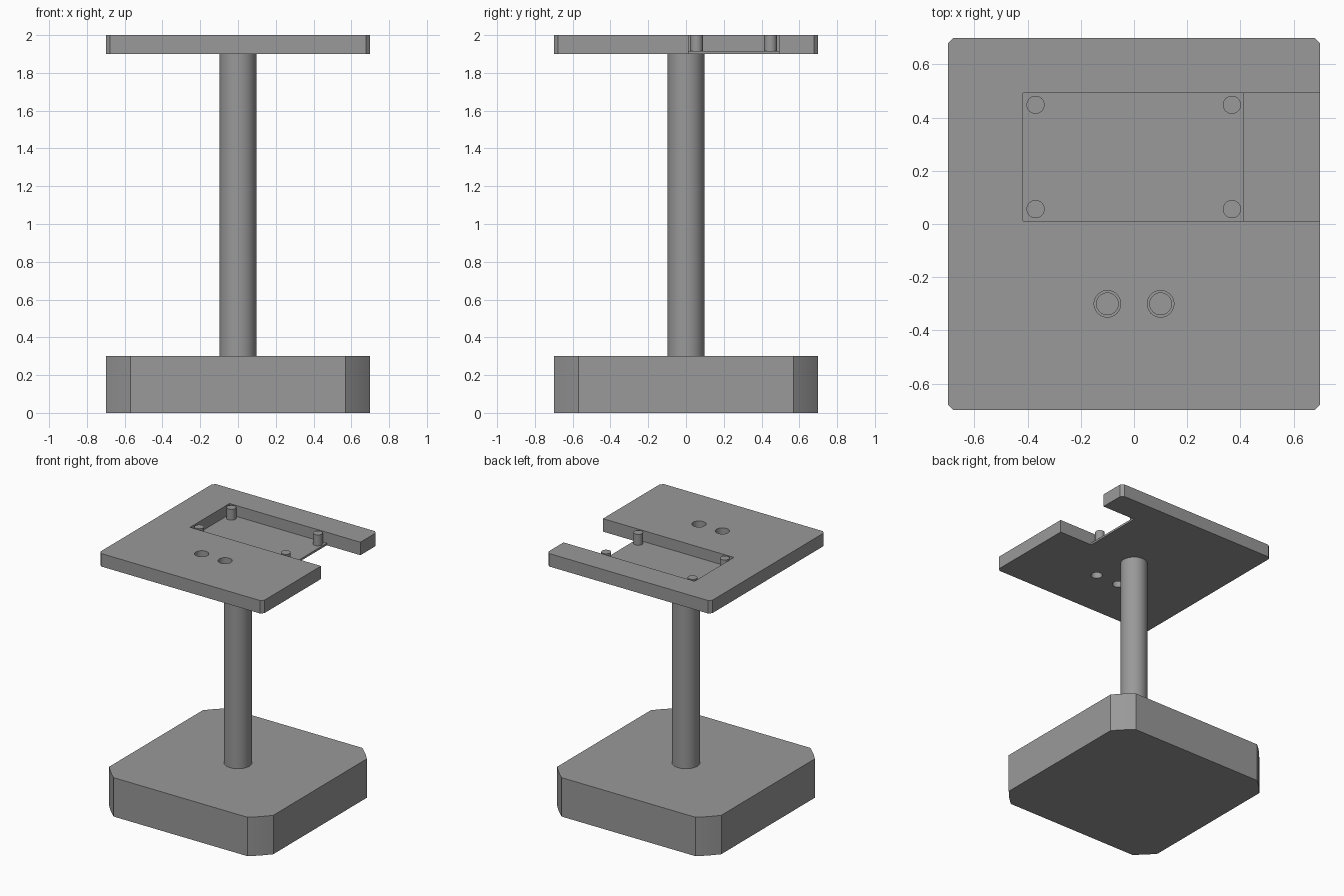
import bpy, bmesh, math

if "Cube" in bpy.data.objects:
    bpy.data.objects.remove(bpy.data.objects["Cube"])

grey = bpy.data.materials.new("grey")
grey.diffuse_color = (0.32, 0.32, 0.32, 1)
grey.use_nodes = True
grey.node_tree.nodes["Principled BSDF"].inputs["Base Color"].default_value = grey.diffuse_color


def finish(name, bm):
    bmesh.ops.recalc_face_normals(bm, faces=bm.faces)
    me = bpy.data.meshes.new(name)
    bm.to_mesh(me)
    bm.free()
    me.materials.append(grey)
    ob = bpy.data.objects.new(name, me)
    bpy.context.collection.objects.link(ob)
    return ob


def smooth(ob):
    bpy.ops.object.select_all(action='DESELECT')
    ob.select_set(True)
    bpy.context.view_layer.objects.active = ob
    bpy.ops.object.shade_smooth_by_angle(angle=math.radians(25))


def prism(name, outline, z0, z1):
    bm = bmesh.new()
    face = bm.faces.new([bm.verts.new((x, y, z0)) for x, y in outline])
    ext = bmesh.ops.extrude_face_region(bm, geom=[face])
    verts = [v for v in ext["geom"] if isinstance(v, bmesh.types.BMVert)]
    bmesh.ops.translate(bm, vec=(0, 0, z1 - z0), verts=verts)
    return finish(name, bm)


def box(name, x0, x1, y0, y1, z0, z1):
    return prism(name, [(x0, y0), (x1, y0), (x1, y1), (x0, y1)], z0, z1)


def cylinder(name, x, y, r, z0, z1, n=48):
    ring = [(x + r * math.cos(2 * math.pi * i / n),
             y + r * math.sin(2 * math.pi * i / n)) for i in range(n)]
    ob = prism(name, ring, z0, z1)
    smooth(ob)
    return ob


def clipped_square(half, edge, steps):
    """Square whose corners are trimmed by a large centred circle."""
    r = math.hypot(half, edge)
    a0, a1 = math.atan2(edge, half), math.atan2(half, edge)
    pts = []
    for q in range(4):
        for i in range(steps + 1):
            a = a0 + (a1 - a0) * i / steps + q * math.pi / 2
            pts.append((r * math.cos(a), r * math.sin(a)))
    return pts


def cut(target, cutter):
    cutter.hide_render = True
    mod = target.modifiers.new("cut", 'BOOLEAN')
    mod.operation, mod.solver, mod.object = 'DIFFERENCE', 'EXACT', cutter
    bpy.context.view_layer.objects.active = target
    bpy.ops.object.modifier_apply(modifier=mod.name)
    bpy.data.objects.remove(cutter)


# Heavy base and round column
base = prism("base", clipped_square(0.7, 0.57, 6), 0, 0.3)
smooth(base)
cylinder("column", 0, 0, 0.098, 0.3, 1.9, 64)

# Top plate with a pocket open through the right edge
plate = prism("top_plate", clipped_square(0.7, 0.678, 2), 1.9, 2.0)
cut(plate, box("pocket_cutter", -0.417, 0.9, 0.012, 0.492, 1.916, 2.1))
cut(plate, box("slot_cutter", 0.413, 0.9, 0.012, 0.492, 1.8, 2.1))

# Two stepped holes
for x in (-0.1, 0.1):
    cut(plate, cylinder("hole_cutter", x, -0.3, 0.041, 1.8, 2.1, 32))
    cut(plate, cylinder("counterbore_cutter", x, -0.3, 0.05, 1.95, 2.1, 32))
smooth(plate)

# Mounting posts in the pocket corners
for x in (-0.37, 0.368):
    for y in (0.056, 0.448):
        cylinder("mounting_post", x, y, 0.034, 1.916, 2.0, 32)
